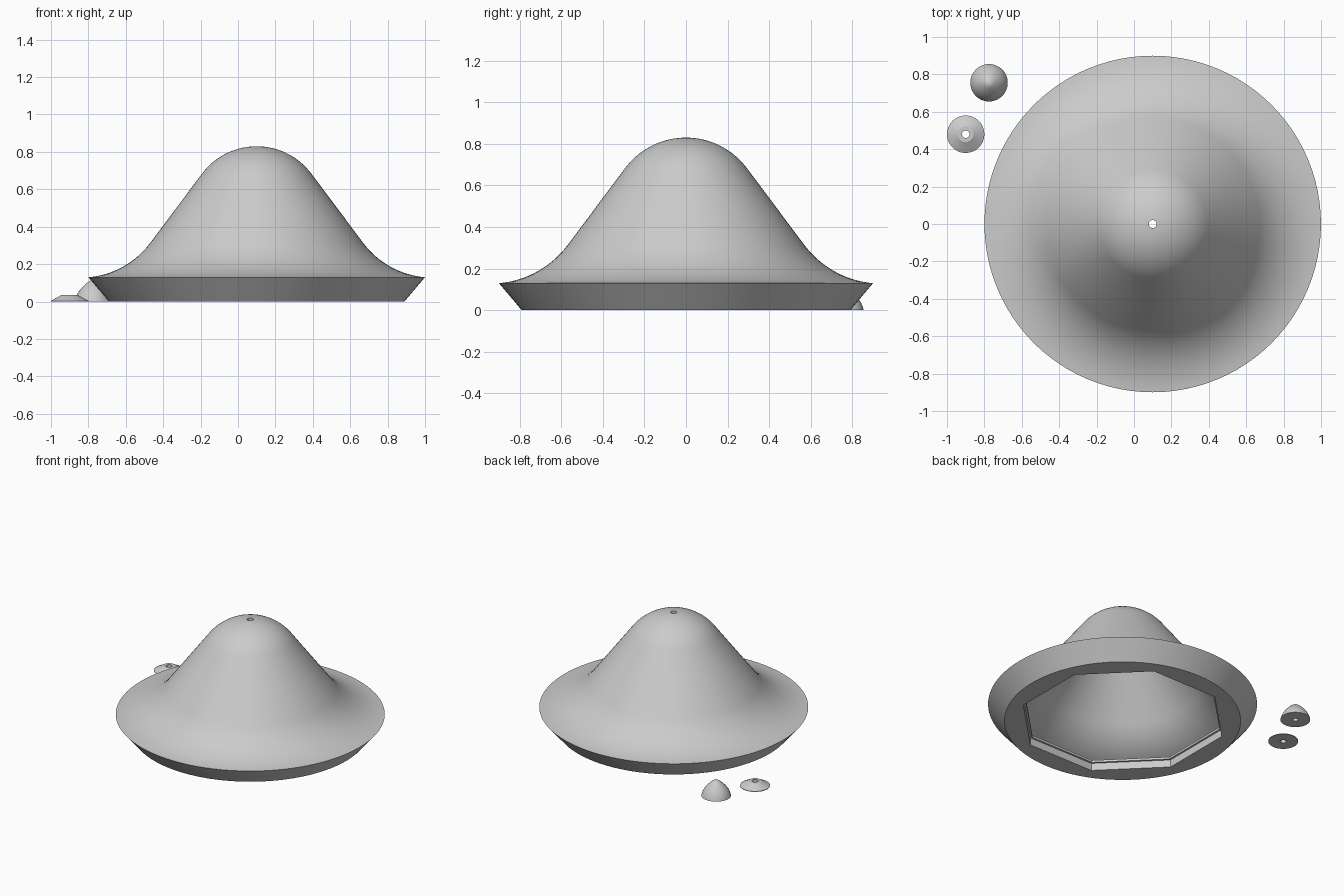
import bpy, bmesh
from math import sin, cos, asin, pi, radians

cube = bpy.data.objects.get("Cube")
if cube:
    bpy.data.objects.remove(cube, do_unlink=True)

grey = bpy.data.materials.new("plain_grey")
grey.use_nodes = True
GREY = (0.6, 0.6, 0.6, 1)
grey.diffuse_color = GREY
grey.node_tree.nodes["Principled BSDF"].inputs["Base Color"].default_value = GREY


def finish(name, bm, location):
    bmesh.ops.recalc_face_normals(bm, faces=bm.faces)
    mesh = bpy.data.meshes.new(name)
    bm.to_mesh(mesh)
    bm.free()
    mesh.materials.append(grey)
    ob = bpy.data.objects.new(name, mesh)
    ob.location = location
    bpy.context.collection.objects.link(ob)
    return ob


def activate(ob):
    bpy.ops.object.select_all(action="DESELECT")
    ob.select_set(True)
    bpy.context.view_layer.objects.active = ob


def smooth(ob):
    activate(ob)
    bpy.ops.object.shade_smooth_by_angle(angle=radians(25))


def revolve(name, profile, location, segments, closed=False):
    """Spin an (r, z) profile around the z axis."""
    bm = bmesh.new()
    verts = [bm.verts.new((r, 0, z)) for r, z in profile]
    pairs = list(zip(verts, verts[1:]))
    if closed:
        pairs.append((verts[-1], verts[0]))
    edges = [bm.edges.new(p) for p in pairs]
    bmesh.ops.spin(bm, geom=verts + edges, cent=(0, 0, 0), axis=(0, 0, 1),
                   angle=2 * pi, steps=segments, use_merge=True)
    bmesh.ops.remove_doubles(bm, verts=bm.verts, dist=0.0001)
    return finish(name, bm, location)


def octagon_cutter(name, radius, bottom, top, location):
    bm = bmesh.new()
    ring = [bm.verts.new((radius * cos(pi / 8 + i * pi / 4),
                          radius * sin(pi / 8 + i * pi / 4), bottom)) for i in range(8)]
    face = bm.faces.new(ring)
    made = bmesh.ops.extrude_face_region(bm, geom=[face])["geom"]
    moved = [v for v in made if isinstance(v, bmesh.types.BMVert)]
    bmesh.ops.translate(bm, verts=moved, vec=(0, 0, top - bottom))
    ob = finish(name, bm, location)
    ob.hide_render = True
    return ob


def bell(offset, end_angle, steps=16):
    """Rounded crown, straight flank and flared skirt, offset inward."""
    slope = radians(53.3)
    crown = 0.365 - offset
    skirt = 0.463 + offset
    start = asin(HOLE / crown)
    points = []
    for i in range(steps + 1):
        a = start + (slope - start) * i / steps
        points.append((crown * sin(a), 0.465 + crown * cos(a)))
    for i in range(steps + 1):
        a = slope + (radians(end_angle) - slope) * i / steps
        points.append((0.94 - skirt * sin(a), 0.591 - skirt * cos(a)))
    return points


HOLE = 0.021
CENTRE = (0.1, 0, 0)

# Hollow bell body with a pierced crown and a tapered rim
outer = bell(0, 5)
inner = bell(0.05, 20)
floor = 0.07
profile = outer + [(0.79, 0), (0, 0), (0, floor), (inner[-1][0], floor)] + inner[::-1]
body = revolve("bell_body", profile, CENTRE, 96, closed=True)

# Stepped octagonal opening in the underside
for name, radius, bottom, top in (("opening_cutter", 0.695, -0.1, 0.054),
                                  ("lip_cutter", 0.68, -0.05, 0.09)):
    cutter = octagon_cutter(name, radius, bottom, top, CENTRE)
    mod = body.modifiers.new(name, "BOOLEAN")
    mod.operation = "DIFFERENCE"
    mod.solver = "EXACT"
    mod.object = cutter
    activate(body)
    bpy.ops.object.modifier_apply(modifier=mod.name)
    bpy.data.objects.remove(cutter, do_unlink=True)
smooth(body)

# Low pierced washer
washer = revolve("washer", [(0.02, 0), (0.1, 0), (0.1, 0.004), (0.07, 0.02),
                            (0.042, 0.036), (0.02, 0.036)],
                 (-0.9, 0.48, 0), 48, closed=True)
smooth(washer)

# Pointed cap with a blind hole underneath
cap = revolve("pointed_cap", [(0, 0.06), (0.018, 0.06), (0.018, 0), (0.1, 0),
                              (0.094, 0.02), (0.085, 0.04), (0.07, 0.062),
                              (0.05, 0.084), (0.027, 0.104), (0, 0.12)],
              (-0.775, 0.755, 0), 48)
smooth(cap)
